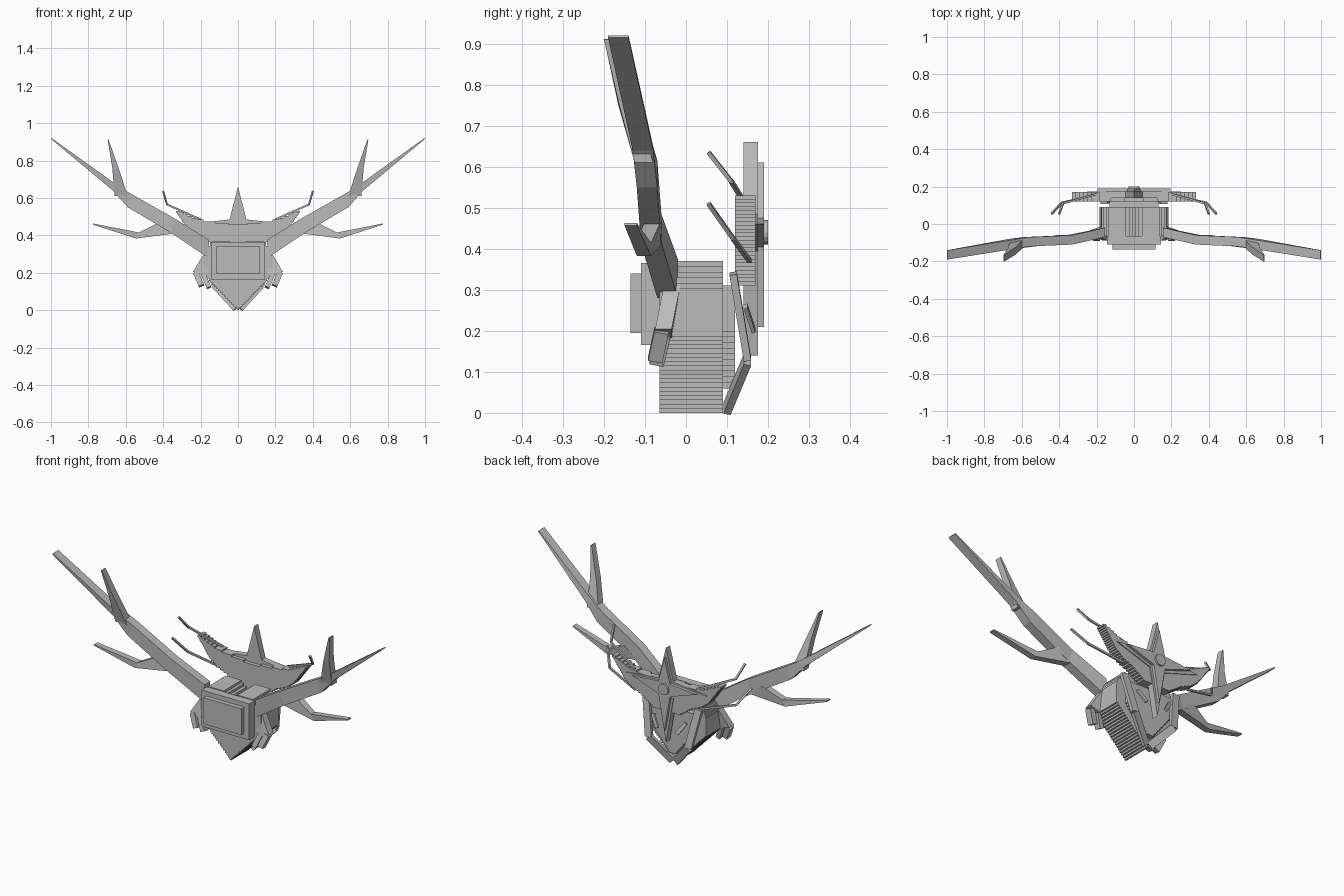
import bpy, bmesh, math
from mathutils import Vector, Matrix

if "Cube" in bpy.data.objects:
    bpy.data.objects.remove(bpy.data.objects["Cube"])

grey = bpy.data.materials.new("stone_grey")
grey.diffuse_color = (0.5, 0.5, 0.5, 1)
grey.use_nodes = True
grey.node_tree.nodes["Principled BSDF"].inputs["Base Color"].default_value = grey.diffuse_color


def finish(name, bm):
    bmesh.ops.recalc_face_normals(bm, faces=bm.faces)
    me = bpy.data.meshes.new(name)
    bm.to_mesh(me)
    bm.free()
    me.materials.append(grey)
    ob = bpy.data.objects.new(name, me)
    bpy.context.collection.objects.link(ob)
    return ob


def add_box(bm, x0, x1, y0, y1, z0, z1):
    m = Matrix.Translation(((x0 + x1) / 2, (y0 + y1) / 2, (z0 + z1) / 2))
    m = m @ Matrix.Diagonal((x1 - x0, y1 - y0, z1 - z0, 1))
    bmesh.ops.create_cube(bm, size=1, matrix=m)


def lerp(table, z):
    for (a, u), (b, v) in zip(table, table[1:]):
        if z <= b:
            return u + (v - u) * max(0, (z - a) / (b - a))
    return table[-1][1]


def steps(name, outer, inner, y0, y1, z0, z1, n):
    """Stack of thin slabs between an inner and outer half width."""
    bm = bmesh.new()
    h = (z1 - z0) / n
    for i in range(n):
        z = z0 + i * h
        o, a = lerp(outer, z + h / 2), lerp(inner, z + h / 2)
        if a < 0.005:
            add_box(bm, -o, o, y0, y1, z, z + h)
        elif o - a > 0.003:
            for s in (-1, 1):
                add_box(bm, min(s * a, s * o), max(s * a, s * o), y0, y1, z, z + h)
    return finish(name, bm)


def loft(bm, rings):
    """Skin four-cornered rings and cap both ends."""
    rings = [[bm.verts.new(p) for p in r] for r in rings]
    for a, b in zip(rings, rings[1:]):
        for i in range(4):
            bm.faces.new((a[i], a[(i + 1) % 4], b[(i + 1) % 4], b[i]))
    bm.faces.new(rings[0])
    bm.faces.new(rings[-1])


def beam(name, stations):
    """Mirrored pair; station = lower x, z, upper x, z, front y, back y."""
    for side, s in (("left", -1), ("right", 1)):
        bm = bmesh.new()
        loft(bm, [[(s * a, f, b), (s * c, f, d), (s * c, k, d), (s * a, k, b)]
                  for a, b, c, d, f, k in stations])
        finish(name + "_" + side, bm)


def bars(name, points, w, d):
    """Mirrored pair of straight bars following a path."""
    for side, s in (("left", -1), ("right", 1)):
        bm = bmesh.new()
        pts = [Vector((s * x, y, z)) for x, y, z in points]
        for p, q in zip(pts, pts[1:]):
            t = (q - p).normalized()
            u = t.cross(Vector((0, 1, 0))).normalized() * w / 2
            v = t.cross(u).normalized() * d / 2
            loft(bm, [[c + u + v, c - u + v, c - u - v, c + u - v] for c in (p, q)])
        finish(name + "_" + side, bm)


def star(name, cz, top, bottom, arm, waist, y0, y1):
    pts = [(0, top), (waist, cz + waist), (arm, cz + 0.02), (waist, cz - waist),
           (0, bottom), (-waist, cz - waist), (-arm, cz + 0.02), (-waist, cz + waist)]
    bm = bmesh.new()
    a = [bm.verts.new((x, y0, z)) for x, z in pts]
    b = [bm.verts.new((x, y1, z)) for x, z in pts]
    bm.faces.new(a)
    bm.faces.new(b)
    for i in range(8):
        j = (i + 1) % 8
        bm.faces.new((a[i], a[j], b[j], b[i]))
    finish(name, bm)


# Shield-shaped body of slabs, with shoulders and back panel
zero = [(0, 0), (1, 0)]
steps("body", [(0, 0), (0.19, 0.185), (0.29, 0.185)], zero, -0.065, 0.09, 0, 0.29, 28)
steps("shoulders", [(0.29, 0.185), (0.33, 0.17), (0.37, 0.13)],
      [(0.33, 0), (0.37, 0.05)], -0.065, 0.09, 0.29, 0.37, 6)
steps("back_panel", [(0.06, 0.02), (0.2, 0.13), (0.31, 0.13)], zero, 0.09, 0.12, 0.06, 0.31, 18)

# Front plates
for name, w, y0, y1, z0, z1 in (("front_plate", 0.145, -0.11, -0.065, 0.165, 0.365),
                                ("front_inset", 0.115, -0.135, -0.11, 0.195, 0.34)):
    bm = bmesh.new()
    add_box(bm, -w, w, y0, y1, z0, z1)
    finish(name, bm)

# Stepped crescent crest
steps("crescent",
      [(0.31, 0.08), (0.36, 0.15), (0.385, 0.21), (0.42, 0.255), (0.475, 0.295), (0.53, 0.335)],
      [(0.455, 0), (0.47, 0.12), (0.485, 0.22), (0.53, 0.32)],
      0.12, 0.17, 0.31, 0.53, 24)

# Layered star with round hub on the back
star("star_large", 0.44, 0.66, 0.14, 0.25, 0.045, 0.14, 0.175)
star("star_small", 0.44, 0.61, 0.21, 0.195, 0.035, 0.175, 0.19)
bm = bmesh.new()
bmesh.ops.create_cone(bm, cap_ends=True, segments=16, radius1=0.03, radius2=0.03, depth=0.02,
                      matrix=Matrix.Translation((0, 0.19, 0.44)) @ Matrix.Rotation(math.pi / 2, 4, 'X'))
finish("star_hub", bm)

# Antlers: main beam and two branches
beam("antler_beam", [(0.16, 0.28, 0.155, 0.375, -0.07, -0.02), (0.36, 0.415, 0.33, 0.485, -0.11, -0.06),
                     (0.59, 0.55, 0.56, 0.615, -0.12, -0.07), (0.67, 0.64, 0.62, 0.65, -0.13, -0.08),
                     (1.0, 0.915, 0.997, 0.92, -0.19, -0.14)])
beam("antler_upper_branch", [(0.66, 0.61, 0.59, 0.61, -0.125, -0.08), (0.672, 0.76, 0.635, 0.75, -0.165, -0.125),
                             (0.697, 0.91, 0.692, 0.912, -0.2, -0.165)])
beam("antler_lower_branch", [(0.34, 0.41, 0.42, 0.47, -0.1, -0.06), (0.545, 0.383, 0.53, 0.415, -0.12, -0.085),
                             (0.775, 0.457, 0.774, 0.463, -0.15, -0.12)])

# Cheek spurs with small claws
beam("cheek_spur", [(0.13, 0.28, 0.165, 0.33, -0.05, -0.01), (0.17, 0.18, 0.24, 0.205, -0.075, -0.035)])
bars("outer_claw", [(0.225, -0.06, 0.2), (0.195, -0.075, 0.13)], 0.03, 0.035)
bars("inner_claw", [(0.185, -0.055, 0.19), (0.155, -0.072, 0.12)], 0.025, 0.035)

# Thin feelers beside the crescent
bars("upper_feeler", [(0.2, 0.16, 0.485), (0.38, 0.11, 0.565), (0.4, 0.055, 0.635)], 0.01, 0.01)
bars("lower_feeler", [(0.2, 0.155, 0.37), (0.385, 0.115, 0.425), (0.44, 0.055, 0.51)], 0.01, 0.01)

# Back frame struts meeting at the lower tip
bars("back_strut", [(0.16, 0.115, 0.34), (0.12, 0.15, 0.13), (0.01, 0.1, 0.01)], 0.04, 0.018)
bars("back_inner_strut", [(0.1, 0.145, 0.26), (0.06, 0.165, 0.2)], 0.02, 0.01)
